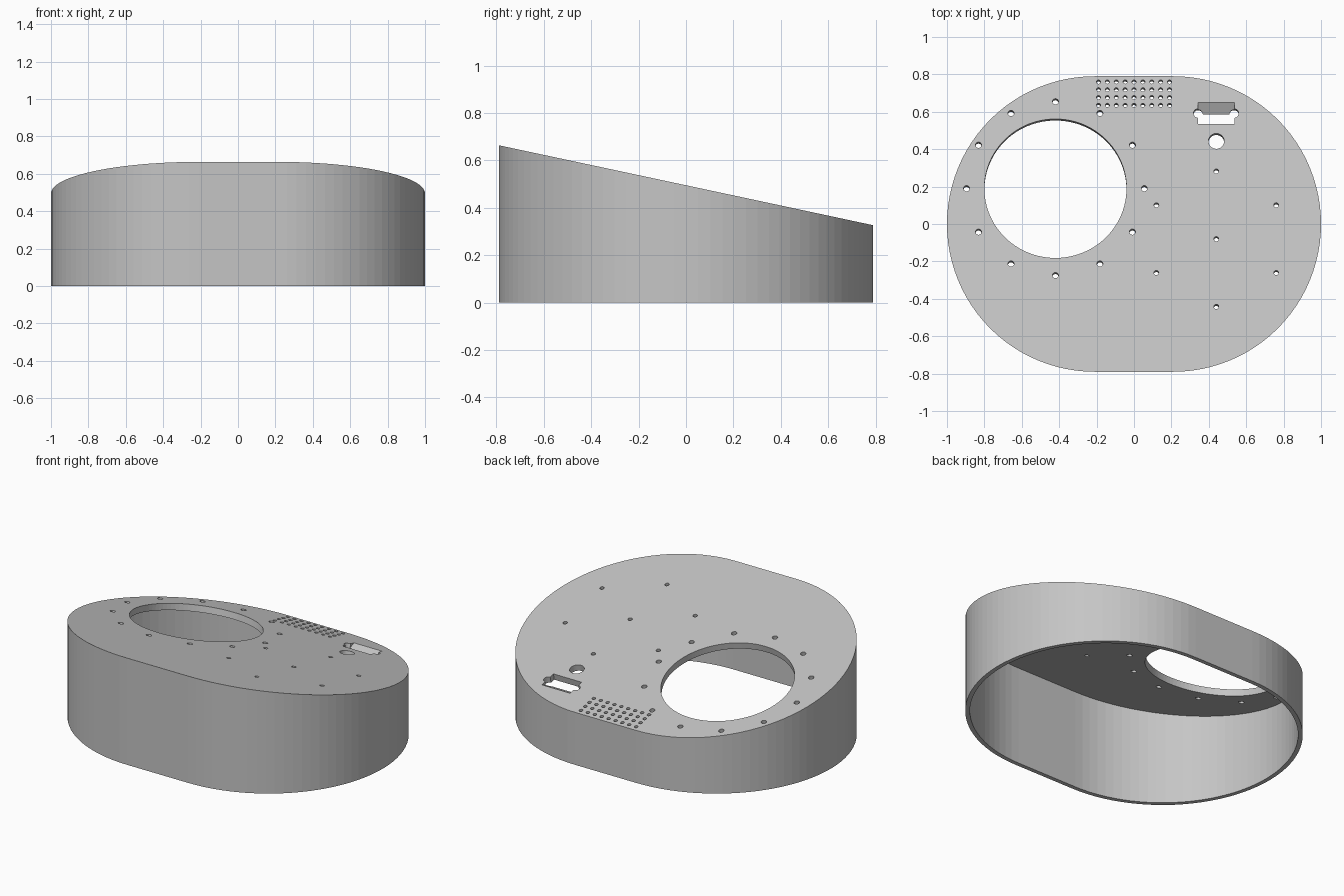
import bpy, bmesh, math
from mathutils import Matrix, Vector

if "Cube" in bpy.data.objects:
    bpy.data.objects.remove(bpy.data.objects["Cube"], do_unlink=True)

RADIUS, HALF_FLAT = 0.79, 0.21
WALL, PLATE = 0.026, 0.04
MID_Z, SLOPE = 0.495, 0.2135
TILT = math.atan(SLOPE)
ARC = 48

grey = bpy.data.materials.new("plain grey")
grey.use_nodes = True
colour = (0.56, 0.56, 0.56, 1)
grey.diffuse_color = colour
grey.node_tree.nodes["Principled BSDF"].inputs["Base Color"].default_value = colour


def make_object(name, bm):
    bmesh.ops.recalc_face_normals(bm, faces=bm.faces)
    mesh = bpy.data.meshes.new(name)
    bm.to_mesh(mesh)
    bm.free()
    mesh.materials.append(grey)
    obj = bpy.data.objects.new(name, mesh)
    bpy.context.collection.objects.link(obj)
    return obj


def outline(radius):
    """Two half circles joined by straight sides."""
    points = []
    for side in (1, -1):
        for i in range(ARC + 1):
            a = math.pi * (i / ARC - 0.5)
            points.append((side * (HALF_FLAT + radius * math.cos(a)),
                           side * radius * math.sin(a)))
    return points


def top_z(y):
    return MID_Z - SLOPE * y


# Hollow housing, open below, with a sloping top plate
bm = bmesh.new()
drop = PLATE / math.cos(TILT)
outer, inner = outline(RADIUS), outline(RADIUS - WALL)
rings = [[bm.verts.new((x, y, z(y))) for x, y in pts] for pts, z in (
    (outer, top_z),
    (outer, lambda y: 0),
    (inner, lambda y: 0),
    (inner, lambda y: top_z(y) - drop))]
count = len(outer)
for a, b in zip(rings, rings[1:]):
    for i in range(count):
        j = (i + 1) % count
        bm.faces.new((a[i], b[i], b[j], a[j]))
bm.faces.new(rings[0])
bm.faces.new(rings[3])
housing = make_object("housing", bm)

# Cutters stand square to the sloping plate
cut = bmesh.new()


def plate_frame(x, y):
    return Matrix.Translation((x, y, top_z(y))) @ Matrix.Rotation(-TILT, 4, "X")


def drill(x, y, radius, sides=20):
    bmesh.ops.create_cone(cut, cap_ends=True, segments=sides, radius1=radius,
                          radius2=radius, depth=0.16, matrix=plate_frame(x, y))


def drill_ring(x, y, ring_radius, number, radius):
    for i in range(number):
        a = math.pi / 2 + math.tau * i / number
        drill(x + ring_radius * math.cos(a),
              y + ring_radius * math.sin(a) * math.cos(TILT), radius)


# Large opening with its screw holes
drill(-0.42, 0.19, 0.38, 96)
drill_ring(-0.42, 0.19, 0.475, 12, 0.016)

# Smaller screw circle with a centre hole
drill(0.44, -0.08, 0.013)
drill_ring(0.44, -0.08, 0.37, 6, 0.013)

# Grille of small holes
for column in range(9):
    for row in range(4):
        drill((column - 4) * 0.0475, 0.635 + row * 0.0417, 0.011, 12)

# Round hole and connector slot with a bevelled back edge
drill(0.44, 0.443, 0.042, 40)
for x in (0.343, 0.535):
    drill(x, 0.592, 0.025, 24)
frame = plate_frame(0.44, 0.59)
profile = [(-0.056, -0.08), (0.004, -0.08), (0.004, -PLATE),
           (0.061, 0), (0.061, 0.03), (-0.056, 0.03)]
ends = [[cut.verts.new(frame @ Vector((x, v, w))) for v, w in profile]
        for x in (-0.097, 0.097)]
cut.faces.new(ends[0])
cut.faces.new(ends[1])
for i in range(len(profile)):
    j = (i + 1) % len(profile)
    cut.faces.new((ends[0][i], ends[0][j], ends[1][j], ends[1][i]))
cutter = make_object("hole_cutter", cut)
cutter.hide_render = True

# Cut all openings and discard the cutter
boolean = housing.modifiers.new("openings", "BOOLEAN")
boolean.operation = "DIFFERENCE"
boolean.solver = "EXACT"
boolean.use_self = True
boolean.object = cutter
bpy.context.view_layer.objects.active = housing
housing.select_set(True)
bpy.ops.object.modifier_apply(modifier=boolean.name)
bpy.data.objects.remove(cutter, do_unlink=True)
